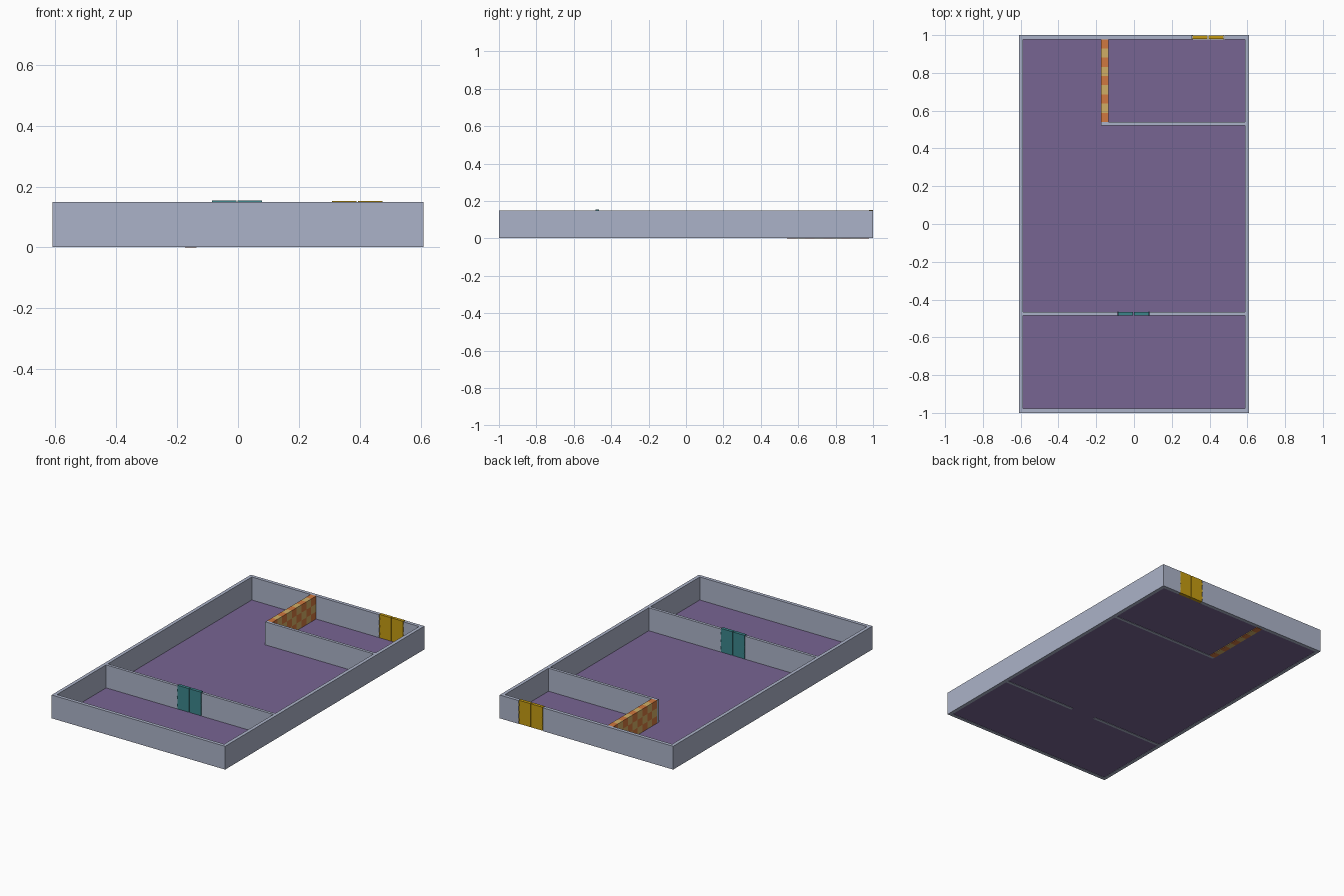
import bpy, bmesh
from mathutils import Matrix, Vector

if "Cube" in bpy.data.objects:
    bpy.data.objects.remove(bpy.data.objects["Cube"])


def mat(name, rgb):
    m = bpy.data.materials.new(name)
    m.diffuse_color = (*rgb, 1)
    m.use_nodes = True
    m.node_tree.nodes["Principled BSDF"].inputs["Base Color"].default_value = m.diffuse_color
    return m


WALL = mat("pale_blue_grey", (0.41, 0.45, 0.58))
FLOOR = mat("purple", (0.185, 0.128, 0.29))
GOLD = mat("gold", (0.56, 0.33, 0.006))
TEAL = mat("teal", (0.045, 0.235, 0.26))
ORANGE = mat("orange", (0.64, 0.19, 0.05))
TAN = mat("tan", (0.64, 0.42, 0.13))


def add_box(bm, lo, hi):
    lo, hi = Vector(lo), Vector(hi)
    m = Matrix.Translation((lo + hi) / 2) @ Matrix.Diagonal((*(hi - lo), 1))
    return bmesh.ops.create_cube(bm, size=1, matrix=m)["verts"]


def finish(name, bm, *mats):
    me = bpy.data.meshes.new(name)
    bm.to_mesh(me)
    bm.free()
    for m in mats:
        me.materials.append(m)
    ob = bpy.data.objects.new(name, me)
    bpy.context.collection.objects.link(ob)
    return ob


def box(name, lo, hi, m):
    bm = bmesh.new()
    add_box(bm, lo, hi)
    return finish(name, bm, m)


X, Y, T = 0.61, 1.0, 0.022       # half width, half length, wall thickness
Z0, Z1 = 0.002, 0.15             # wall bottom and top

# Floor sheet, with the walls reaching slightly below it
bm = bmesh.new()
bmesh.ops.create_grid(bm, x_segments=1, y_segments=1, size=1,
                      matrix=Matrix.Translation((0, 0, 0.004)) @ Matrix.Diagonal((X - T, Y - T, 1, 1)))
finish("floor", bm, FLOOR)

# Outer walls; the back wall is split by the gold door
DOOR_B = (0.306, 0.478)
DOOR_I = (-0.088, 0.082)
box("left_wall", (-X, -Y, Z0), (-X + T, Y, Z1), WALL)
box("right_wall", (X - T, -Y, Z0), (X, Y, Z1), WALL)
box("front_wall", (-X + T, -Y, Z0), (X - T, -Y + T, Z1), WALL)
box("back_wall_left", (-X + T, Y - T, Z0), (DOOR_B[0], Y, Z1), WALL)
box("back_wall_right", (DOOR_B[1], Y - T, Z0), (X - T, Y, Z1), WALL)

# Inner walls
box("partition_left", (-X + T, -0.484, Z0), (DOOR_I[0], -0.466, Z1), WALL)
box("partition_right", (DOOR_I[1], -0.484, Z0), (X - T, -0.466, Z1), WALL)
box("small_room_wall", (-0.174, 0.522, Z0), (X - T, 0.540, Z1), WALL)

# Checkered wall: 9 columns by 3 rows of blocks
bm = bmesh.new()
y0, dy, dz = 0.540, (Y - T - 0.540) / 9, Z1 / 3
for i in range(9):
    for k in range(3):
        vs = add_box(bm, (-0.174, y0 + i * dy, k * dz), (-0.136, y0 + (i + 1) * dy, (k + 1) * dz))
        for f in {f for v in vs for f in v.link_faces}:
            f.material_index = (i + k) % 2
bmesh.ops.remove_doubles(bm, verts=bm.verts, dist=1e-5)
# Remove the hidden faces between blocks
inner = [f for f in bm.faces if all(len(e.link_faces) > 2 for e in f.edges)
         and abs(f.normal.x) < 0.5
         and ((abs(f.normal.y) > 0.5 and y0 + 0.01 < f.calc_center_median().y < Y - T - 0.01)
              or (abs(f.normal.z) > 0.5 and 0.01 < f.calc_center_median().z < Z1 - 0.01))]
bmesh.ops.delete(bm, geom=inner, context='FACES_ONLY')
finish("checkered_wall", bm, ORANGE, TAN)


# Double doors: two leaves with a narrow gap, hinge pins on the outer edges
def double_door(name, span, y, half, z0, z1, m):
    mid = sum(span) / 2
    for side, (a, b) in (("left", (span[0] + 0.003, mid - 0.002)),
                         ("right", (mid + 0.002, span[1] - 0.003))):
        bm = bmesh.new()
        add_box(bm, (a, y - half, z0), (b, y + half, z1))
        hx = span[0] + 0.003 if side == "left" else span[1] - 0.003
        for hz in (0.03, 0.077, 0.124):
            for s in (-1, 1):
                bmesh.ops.create_cone(bm, cap_ends=True, segments=8, radius1=0.003,
                                      radius2=0.003, depth=0.016,
                                      matrix=Matrix.Translation((hx, y + s * (half - 0.001), hz)))
        finish(f"{name}_{side}_leaf", bm, m)


double_door("back_door", DOOR_B, Y - T / 2, 0.010, 0.003, 0.152, GOLD)
double_door("inner_door", DOOR_I, -0.475, 0.010, 0.005, 0.155, TEAL)
